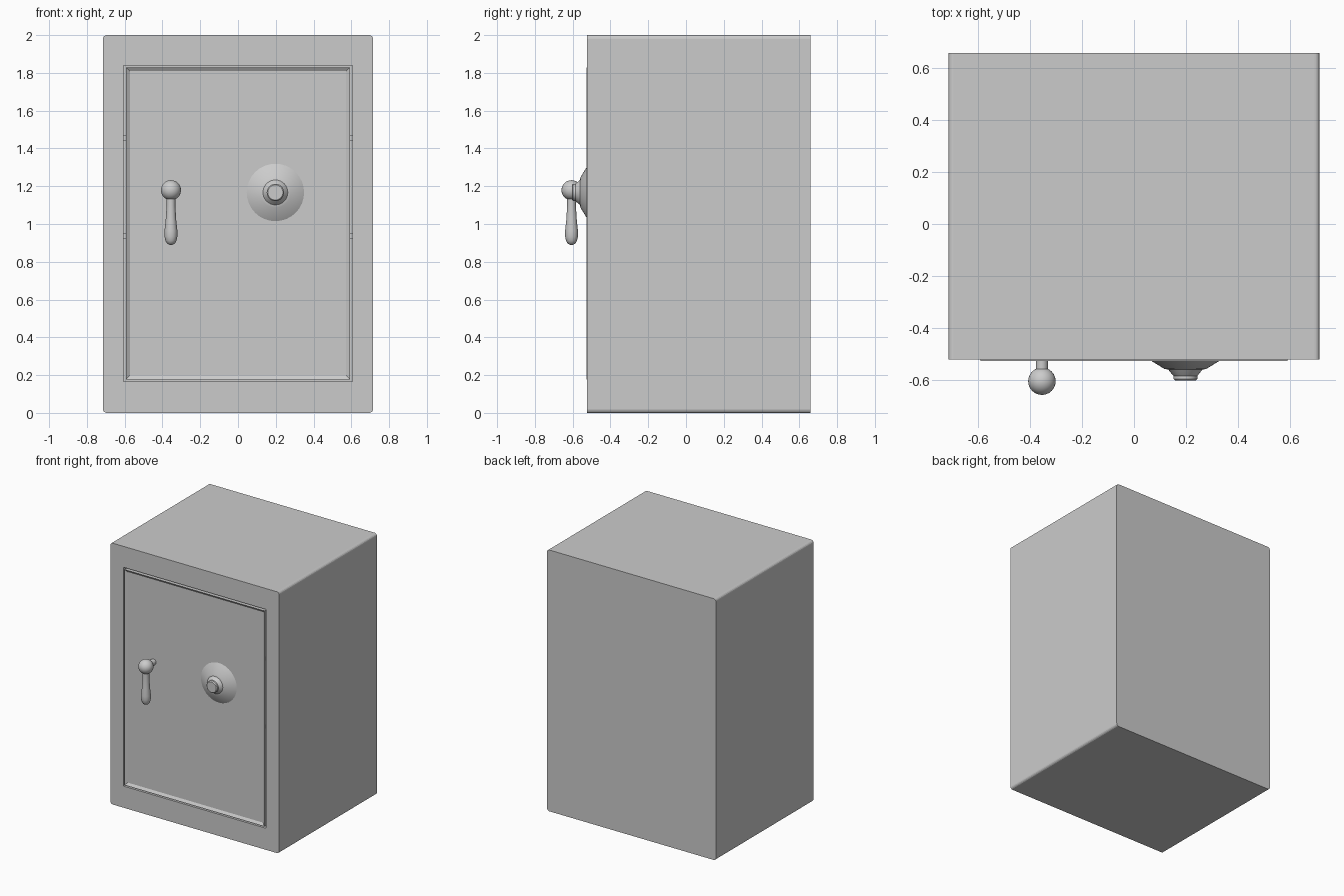
import bpy, bmesh
from math import cos, sin, pi, radians
from mathutils import Vector, Matrix

if "Cube" in bpy.data.objects:
    bpy.data.objects.remove(bpy.data.objects["Cube"])


def finish(name, bm, smooth=None):
    bmesh.ops.recalc_face_normals(bm, faces=bm.faces)
    me = bpy.data.meshes.new(name)
    bm.to_mesh(me)
    bm.free()
    ob = bpy.data.objects.new(name, me)
    bpy.context.collection.objects.link(ob)
    if smooth:
        bpy.ops.object.select_all(action='DESELECT')
        bpy.context.view_layer.objects.active = ob
        ob.select_set(True)
        bpy.ops.object.shade_smooth_by_angle(angle=radians(smooth))
    return ob


def box(lo, hi):
    bm = bmesh.new()
    lo, hi = Vector(lo), Vector(hi)
    size = hi - lo
    bmesh.ops.create_cube(bm, size=1, matrix=Matrix.Translation((lo + hi) / 2)
                          @ Matrix.Diagonal((*size, 1)))
    return bm


def lathe(name, profile, origin, axis, n=32):
    """Revolve (radius, distance) points around an axis through origin."""
    bm = bmesh.new()
    rot = Vector((0, 0, 1)).rotation_difference(Vector(axis)).to_matrix()
    rings = [[bm.verts.new(Vector(origin) + rot @ Vector(
        (r * cos(2 * pi * i / n), r * sin(2 * pi * i / n), d)))
        for i in range(n)] for r, d in profile]
    for a, b in zip(rings, rings[1:]):
        for i in range(n):
            j = (i + 1) % n
            bm.faces.new((a[i], a[j], b[j], b[i]))
    bm.faces.new(rings[0])
    bm.faces.new(rings[-1])
    return finish(name, bm, 35)


# Cabinet: front-to-back edges rounded, shallow doorway cut in the front
bm = box((-0.715, -0.523, 0), (0.715, 0.66, 2))
long_edges = [e for e in bm.edges if abs(e.verts[0].co.y - e.verts[1].co.y) > 1]
bmesh.ops.bevel(bm, geom=long_edges, offset=0.02, segments=4, profile=0.5, affect='EDGES')
cabinet = finish("cabinet", bm)
cutter = finish("doorway_cutter", box((-0.605, -0.6, 0.165), (0.605, -0.483, 1.84)))
cutter.hide_render = True
mod = cabinet.modifiers.new("doorway", 'BOOLEAN')
mod.object = cutter
mod.solver = 'EXACT'
bpy.context.view_layer.objects.active = cabinet
bpy.ops.object.modifier_apply(modifier=mod.name)
bpy.data.objects.remove(cutter)

# Door with a raised rim around a recessed panel
bm = box((-0.592, -0.528, 0.178), (0.592, -0.482, 1.828))
bm.normal_update()
front = [f for f in bm.faces if f.normal.y < -0.9]
bmesh.ops.inset_region(bm, faces=front, thickness=0.027)
bmesh.ops.translate(bm, verts=front[0].verts, vec=(0, 0.013, 0))
finish("door", bm)

# Hinge and bolt blocks bridging the door gap
for side in (-1, 1):
    for z in (0.935, 1.457):
        x0, x1 = sorted((side * 0.585, side * 0.61))
        finish("hinge_block", box((x0, -0.51, z - 0.015), (x1, -0.481, z + 0.015)))

# Combination dial
lathe("dial", [(0.152, 0), (0.152, 0.003), (0.08, 0.047), (0.066, 0.049), (0.05, 0.069),
               (0.046, 0.073), (0.046, 0.085), (0.04, 0.091)],
      (0.198, -0.512, 1.167), (0, -1, 0))

# Handle: spindle, ball and hanging lever
hx, hy, hz = -0.355, -0.606, 1.179
lathe("handle_spindle", [(0.023, 0), (0.023, 0.07)], (hx, -0.51, hz), (0, -1, 0), 20)
bm = bmesh.new()
bmesh.ops.create_uvsphere(bm, u_segments=24, v_segments=16, radius=0.053,
                          matrix=Matrix.Translation((hx, hy, hz)))
finish("handle_ball", bm, 40)
lathe("handle_lever", [(0.023, 0.03), (0.023, 0.08), (0.028, 0.16), (0.034, 0.215),
                       (0.034, 0.245), (0.029, 0.268), (0.02, 0.283), (0.008, 0.289)],
      (hx, hy, hz), (0, 0, -1), 20)
